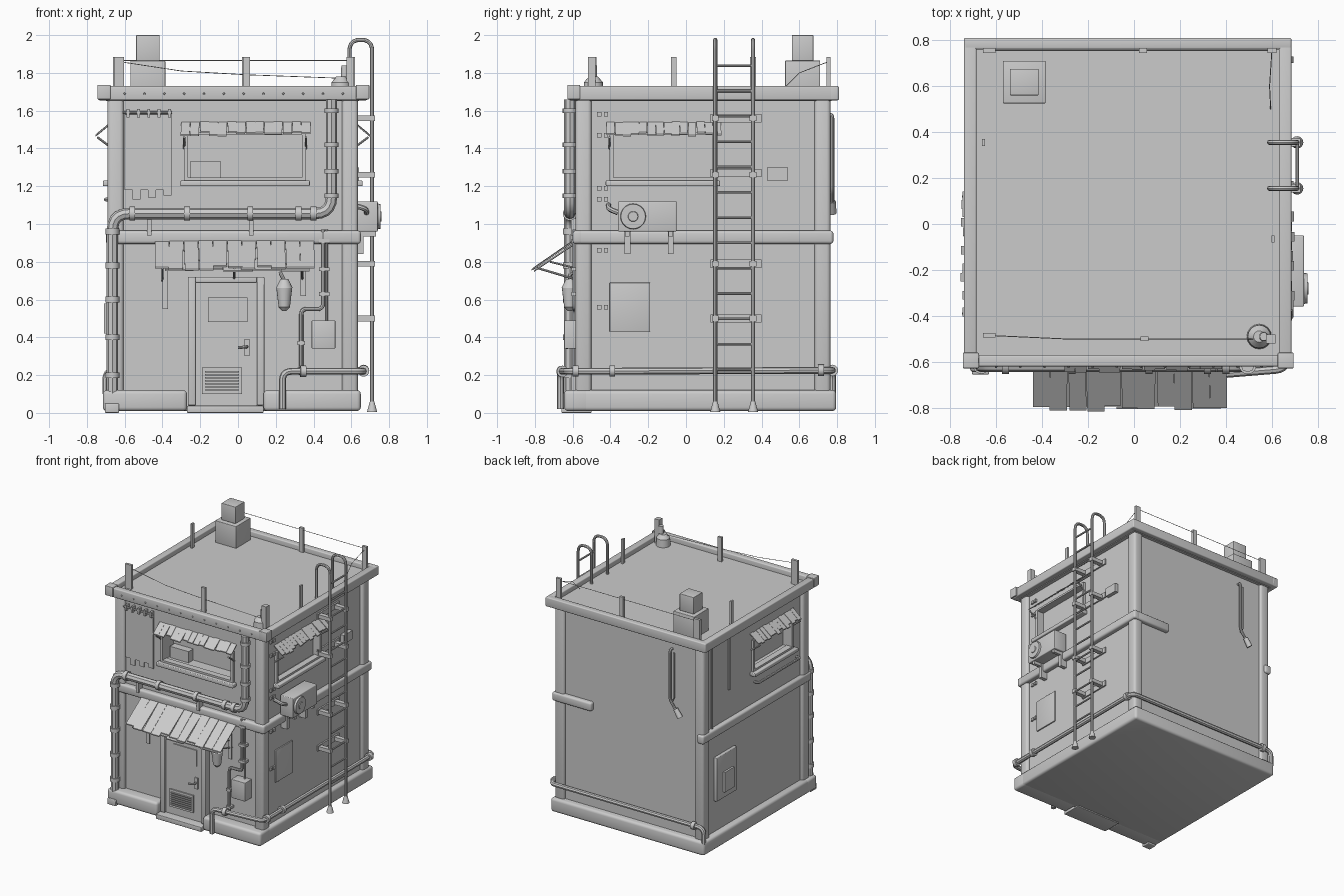
import bpy, bmesh, random
from mathutils import Vector as V

random.seed(4)
if "Cube" in bpy.data.objects:
    bpy.data.objects.remove(bpy.data.objects["Cube"])
GREY = (0.6, 0.6, 0.6, 1)
mat = bpy.data.materials.new("plain grey")
mat.use_nodes = True
mat.diffuse_color = GREY
mat.node_tree.nodes["Principled BSDF"].inputs["Base Color"].default_value = GREY
made = []


def add(name, data):
    ob = bpy.data.objects.new(name, data)
    bpy.context.collection.objects.link(ob)
    data.materials.append(mat)
    made.append(ob)
    return ob


def prisms(name, parts, bevel=0):
    """Polygons, each extruded along a vector, joined in one object."""
    bm = bmesh.new()
    for poly, vec in parts:
        low = [bm.verts.new(p) for p in poly]
        top = [bm.verts.new(V(p) + V(vec)) for p in poly]
        bm.faces.new(low)
        bm.faces.new(top[::-1])
        for i in range(len(low)):
            j = (i + 1) % len(low)
            bm.faces.new((low[j], low[i], top[i], top[j]))
    bmesh.ops.recalc_face_normals(bm, faces=bm.faces)
    if bevel:
        bmesh.ops.bevel(bm, geom=bm.edges[:], offset=bevel, segments=3, profile=0.5, affect='EDGES')
    me = bpy.data.meshes.new(name)
    bm.to_mesh(me)
    bm.free()
    return add(name, me)


def box(name, x0, x1, y0, y1, z0, z1, bevel=0):
    return prisms(name, [([(x0, y0, z0), (x1, y0, z0), (x1, y1, z0), (x0, y1, z0)], (0, 0, z1 - z0))], bevel)


def tube(name, pts, r, turn=0.0):
    """Round pipe through points, with corners rounded by turn."""
    pts = [V(p) for p in pts]
    path = [pts[0]]
    for a, b, c in zip(pts, pts[1:], pts[2:]):
        if turn:
            p, q = b + (a - b).normalized() * turn, b + (c - b).normalized() * turn
            path += [p * (1 - t) ** 2 + b * 2 * t * (1 - t) + q * t * t for t in (0, .2, .4, .6, .8, 1)]
        else:
            path.append(b)
    path.append(pts[-1])
    cu = bpy.data.curves.new(name, 'CURVE')
    cu.dimensions = '3D'
    cu.bevel_depth, cu.bevel_resolution, cu.use_fill_caps = r, 2, True
    sp = cu.splines.new('POLY')
    sp.points.add(len(path) - 1)
    for s, p in zip(sp.points, path):
        s.co = (*p, 1)
    tmp = bpy.data.objects.new(name, cu)
    bpy.context.collection.objects.link(tmp)
    bpy.context.view_layer.update()
    me = bpy.data.meshes.new_from_object(tmp.evaluated_get(bpy.context.evaluated_depsgraph_get()))
    bpy.data.objects.remove(tmp)
    me.materials.clear()
    return add(name, me)


def cone(name, p, q, r0, r1, sides=16):
    axis = V(q) - V(p)
    bm = bmesh.new()
    bmesh.ops.create_cone(bm, cap_ends=True, segments=sides, radius1=r0, radius2=r1, depth=axis.length)
    rot = V((0, 0, 1)).rotation_difference(axis).to_matrix().to_4x4()
    rot.translation = (V(p) + V(q)) / 2
    bm.transform(rot)
    me = bpy.data.meshes.new(name)
    bm.to_mesh(me)
    bm.free()
    return add(name, me)


# Wall frames: along the wall, outward, up
WALL = {"front": lambda u, o, z: (u, -0.56 - o, z), "right": lambda u, o, z: (0.61 + o, u, z),
        "left": lambda u, o, z: (-0.665 - o, u, z), "back": lambda u, o, z: (u, 0.745 + o, z)}


def wbox(name, wall, u0, u1, o0, o1, z0, z1, bevel=0):
    a, b = WALL[wall](u0, o0, z0), WALL[wall](u1, o1, z1)
    lo, hi = [min(p) for p in zip(a, b)], [max(p) for p in zip(a, b)]
    return box(name, lo[0], hi[0], lo[1], hi[1], lo[2], hi[2], bevel)


def awning(name, wall, u0, u1, o0, o1, z0, z1, n, ragged):
    """Sloping row of uneven planks."""
    parts, w, f = [], (u1 - u0) / n, WALL[wall]
    for i in range(n):
        a, b = u0 + i * w, u0 + (i + 0.97) * w
        k, m, lift = 1 - random.random() * ragged, random.uniform(-.1, .1) * w, random.random() * 0.006
        oe, ze = o0 + (o1 - o0) * k, z1 + (z0 - z1) * k
        parts.append(([f(a, o0, z1 + lift), f(b, o0, z1 + lift), f(b + m, oe, ze + lift), f(a + m, oe, ze + lift)], (0, 0, 0.008)))
    return prisms(name, parts)


# Walls with window recesses
body = box("walls", -0.665, 0.61, -0.56, 0.745, 0.02, 1.68)
WINDOWS = [("front", -0.265, 0.34, 0.12), ("right", -0.385, 0.14, 0.04), ("left", -0.37, 0.1, 0.06)]
for wall, u0, u1, deep in WINDOWS:
    cut = wbox("cutter", wall, u0, u1, -deep, 0.05, 1.24, 1.47)
    mod = body.modifiers.new("recess", 'BOOLEAN')
    mod.operation, mod.object, mod.solver = 'DIFFERENCE', cut, 'EXACT'
    bpy.context.view_layer.objects.active = body
    bpy.ops.object.modifier_apply(modifier=mod.name)
    made.remove(cut)
    bpy.data.objects.remove(cut)
    # Window frame, sill, awning and its brackets
    for a, b, c, d in ((u0 - .02, u0, 1.23, 1.48), (u1, u1 + .02, 1.23, 1.48), (u0, u1, 1.47, 1.485), (u0, u1, 1.23, 1.245)):
        wbox(wall + "_window_frame", wall, a, b, -0.03, 0.02, c, d)
    wbox(wall + "_window_sill", wall, u0 - .04, u1 + .04, 0, 0.05, 1.2, 1.23, 0.006)
    awning(wall + "_window_awning", wall, u0 - .035, u1 + .045, 0.005, 0.09, 1.46, 1.53, 14, 0.25)
    for u in (u0 - .02, u1 + .02):
        f = WALL[wall]
        tube(wall + "_awning_bracket", [f(u, 0, 1.4), f(u, 0.08, 1.46)], 0.006)
box("window_inner_box", -0.255, -0.09, -0.5, -0.44, 1.24, 1.33)

# Corner posts, base, waist band
for x in (-0.69, 0.55):
    for y in (-0.585, 0.68):
        box("corner_post", x, x + 0.085, y, y + 0.085, 0.1, 1.67, 0.02)
box("base", -0.715, 0.65, -0.55, 0.795, 0.01, 0.12, 0.02)
box("base_front_right", -0.715, -0.27, -0.645, -0.5, 0.01, 0.12, 0.02)
box("base_front_left", 0.135, 0.65, -0.645, -0.5, 0.01, 0.12, 0.02)
box("band_front", -0.69, 0.65, -0.6, -0.54, 0.895, 0.965, 0.015)
box("band_left", 0.59, 0.65, -0.6, 0.78, 0.895, 0.965, 0.015)
box("band_right", -0.70, -0.64, -0.6, 0.78, 0.895, 0.965, 0.015)
box("band_back", 0.3, 0.65, 0.72, 0.78, 0.895, 0.965, 0.015)

# Roof and its rim
box("roof", -0.7, 0.64, -0.58, 0.77, 1.65, 1.69)
for y in (-0.62, 0.76):
    box("roof_rim", -0.74, 0.685, y, y + 0.05, 1.655, 1.73, 0.008)
for x in (-0.74, 0.63):
    box("roof_rim", x, x + 0.055, -0.62, 0.81, 1.655, 1.73, 0.008)
for x in (-0.745, 0.625):
    box("rim_corner_plate", x, x + 0.07, -0.628, -0.56, 1.66, 1.737, 0.005)
for i in range(12):
    cone("rim_rivet", (-0.6 + i * 0.105, -0.62, 1.69), (-0.6 + i * 0.105, -0.626, 1.69), 0.006, 0.004, 8)

# Chimney, roof posts, wires, roof vent
box("chimney", -0.57, -0.385, 0.525, 0.71, 1.68, 1.865, 0.004)
box("chimney_top", -0.54, -0.415, 0.56, 0.675, 1.865, 2.0, 0.004)
for x, y, w, d in ((-.63, -.485, .055, .02), (.045, -.5, .035, .02), (.595, -.5, .04, .04), (-.63, .755, .055, .02),
                   (.04, .755, .035, .02), (.6, .755, .04, .02), (.605, -.065, .015, .03), (-.655, .355, .015, .03)):
    box("roof_post", x - w / 2, x + w / 2, y - d / 2, y + d / 2, 1.68, 1.885)
tube("back_wire", [(-.63, .755, 1.865), (.6, .755, 1.865)], 0.002)
tube("front_wire", [(-.63, -.485, 1.86), (-.3, -.5, 1.81), (.045, -.5, 1.79), (.595, -.5, 1.77)], 0.002)
tube("side_wire", [(.6, .755, 1.86), (.59, .6, 1.8), (.595, .5, 1.7)], 0.002)
cone("vent_base", (.545, -.49, 1.68), (.545, -.49, 1.75), .055, .05)
cone("vent_dome", (.545, -.49, 1.75), (.545, -.49, 1.78), .05, .025)
cone("vent_cap", (.565, -.49, 1.78), (.565, -.49, 1.84), .02, .018)

# Drain pipe with couplings
PY = -0.615
tube("drain_pipe", [(.495, PY, 1.66), (.495, PY, 1.055), (-.665, PY, 1.055), (-.665, PY, .03)], 0.03, 0.09)
for z in (1.6, 1.42, 1.28, 1.15):
    cone("pipe_coupling", (.495, PY, z - .012), (.495, PY, z + .012), .038, .038)
for z in (.96, .78, .6, .4, .2):
    cone("pipe_coupling", (-.665, PY, z - .015), (-.665, PY, z + .015), .037, .037)
for x in (-.56, -.27, .065, .32, .4):
    cone("pipe_coupling", (x - .015, PY, 1.055), (x + .015, PY, 1.055), .037, .037)
for x in (-.47, .07):
    box("pipe_bracket", x - .012, x + .012, -.61, -.56, .94, 1.03)
box("pipe_foot", -.705, -.63, -.655, -.58, 0, .05, .006)

# Door, its frame and fittings
for a, b, c, d in ((-.265, -.225, .04, .72), (.1, .14, .04, .72), (-.225, .1, .69, .72)):
    wbox("door_frame", "front", a, b, -.01, .05, c, d, .005)
wbox("door", "front", -.225, .1, -.01, .03, .04, .69)
wbox("door_window", "front", -.16, .05, .03, .038, .48, .61)
wbox("door_vent", "front", -.19, .02, .03, .04, .1, .24)
for i in range(7):
    wbox("vent_slat", "front", -.175, .005, .04, .05, .118 + i * .016, .125 + i * .016)
wbox("door_handle_plate", "front", .035, .06, .03, .04, .3, .39)
tube("door_handle", [(.047, -.59, .35), (.047, -.63, .35), (.0, -.63, .345)], .008, .015)
box("door_step", -.27, .135, -.66, -.5, 0, .038, .005)

# Door awning with struts and hanging scraps
awning("door_awning", "front", -.44, .405, .04, .258, .75, .9, 11, .12)
awning("door_awning_lower", "front", -.4, .38, .035, .245, .745, .885, 5, .05)
for x in (-.4, -.02, .34):
    tube("awning_strut", [(x, -.56, .7), (x, -.79, .768)], .006)
    tube("awning_strut", [(x, -.6, .77), (x, -.72, .8)], .005)
wbox("hanging_scrap", "front", -.4, -.37, .03, .036, .55, .86)
wbox("hanging_scrap", "front", .33, .36, .03, .036, .62, .86)

# Hanging sheet with uneven hem
for i, z in enumerate((1.18, 1.13, 1.18, 1.14, 1.18, 1.15)):
    wbox("hanging_sheet", "front", -.6 + i * .041, -.558 + i * .041, .005, .013, z, 1.58)
tube("sheet_rail", [(-.61, -.585, 1.59), (-.35, -.585, 1.59)], .007)
for i in range(5):
    wbox("sheet_hook", "front", -.59 + i * .055, -.575 + i * .055, 0, .035, 1.565, 1.61)

# Wall lamp, meter box and conduits
cone("lamp_glass", (.245, -.615, .56), (.245, -.615, .66), .03, .042)
cone("lamp_tip", (.245, -.615, .54), (.245, -.615, .56), .012, .03)
cone("lamp_cap", (.245, -.615, .66), (.245, -.615, .71), .045, .02)
tube("lamp_arm", [(.245, -.615, .7), (.225, -.615, .74), (.225, -.56, .74)], .01, .02)
box("meter_box", .39, .515, -.645, -.56, .34, .49, .004)
tube("conduit", [(.45, -.59, .97), (.45, -.59, .55), (.335, -.59, .55), (.335, -.59, .2)], .011, .03)
tube("thin_conduit", [(.47, -.585, .97), (.47, -.585, .49)], .006)
for z in (.9, .75, .62):
    wbox("conduit_clip", "front", .43, .485, 0, .045, z, z + .02)
for z in (.22, .36):
    wbox("conduit_clip", "front", .315, .355, 0, .045, z, z + .02)

# Low pipe round the building
tube("low_pipe", [(.235, -.665, .02), (.235, -.665, .22), (.665, -.63, .22), (.665, .775, .225), (-.7, .775, .225), (-.7, .775, .1)], .018, .05)
for p, q in (((.33, -.657, .22), (.36, -.654, .22)), ((.665, -.405, .222), (.665, -.375, .222)),
             ((.665, -.6, .222), (.665, -.57, .222)), ((.665, .7, .225), (.665, .73, .225)), ((-.6, .775, .225), (-.63, .775, .225))):
    cone("low_pipe_coupling", p, q, .03, .03)

# Ladder
for y in (.155, .355):
    tube("ladder_rail", [(.71, y, .02), (.71, y, 1.975), (.59, y, 1.975), (.59, y, 1.68)], .011, .058)
    cone("ladder_foot", (.71, y, .005), (.71, y, .06), .027, .012)
    for z in (.5, .79, 1.26, 1.56):
        box("ladder_bracket", .6, .725, y - .018, y + .018, z - .015, z + .015)
for i in range(13):
    z = .23 + i * .134
    tube("ladder_rung", [(.71, .155, z), (.71, .355, z)], .007)
for z in (.5, .79, 1.27, 1.56):
    wbox("ladder_plate", "right", .13, .4, 0, .012, z - .022, z + .022)
wbox("junction_box", "right", .43, .54, 0, .03, 1.23, 1.3)

# Cooling unit
box("cooler", .625, .74, -.36, -.05, .96, 1.12, .006)
cone("cooler_ring", (.73, -.28, 1.04), (.755, -.28, 1.04), .07, .065, 20)
cone("cooler_hub", (.75, -.28, 1.04), (.76, -.28, 1.04), .03, .025)
for y in (-.31, -.08):
    box("cooler_bracket", .61, .73, y - .012, y + .012, .935, .96)
    box("cooler_bracket", .61, .665, y - .015, y + .015, .84, .96)
tube("cooler_hose", [(.68, -.36, 1.06), (.68, -.41, 1.08), (.61, -.41, 1.1)], .014, .03)

# Side hatch and wall clips
wbox("side_hatch", "right", -.405, -.19, 0, .012, .43, .69, .004)
for z in (1.58, 1.47, 1.19, 1.13, .86, .56):
    for u in (-.47, -.435):
        wbox("wall_clip", "right", u, u + .022, 0, .012, z - .012, z + .012)

# Fuse box, rods and conduits on the far side
wbox("fuse_box", "left", .34, .6, 0, .03, .37, .72, .005)
wbox("fuse_box_cover", "left", .4, .52, .03, .045, .42, .58)
f = WALL["left"]
tube("wall_rod", [f(-.45, 0, 1.13), f(-.45, .035, 1.13), f(.08, .035, 1.13), f(.08, 0, 1.13)], .01, .015)
tube("side_conduit", [f(.42, .015, 1.62), f(.42, .015, 1.2)], .01)
tube("side_conduit", [f(.64, .015, 1.65), f(.64, .015, .97)], .008)

# Hanging cable on the back
f = WALL["back"]
tube("back_cable", [f(-.4, 0, 1.58), f(-.4, .03, 1.58), f(-.4, .03, 1.18), f(-.46, .03, 1.1)], .01, .02)
tube("back_cable", [f(-.43, .02, 1.56), f(-.43, .02, 1.2), f(-.41, .02, 1.16)], .006)
cone("cable_plug", f(-.45, .03, 1.12), f(-.49, .03, 1.06), .018, .022)

# Smooth shading with sharp edges kept
bpy.ops.object.select_all(action='DESELECT')
for ob in made:
    ob.select_set(True)
bpy.context.view_layer.objects.active = body
bpy.ops.object.shade_smooth_by_angle(angle=0.6)
